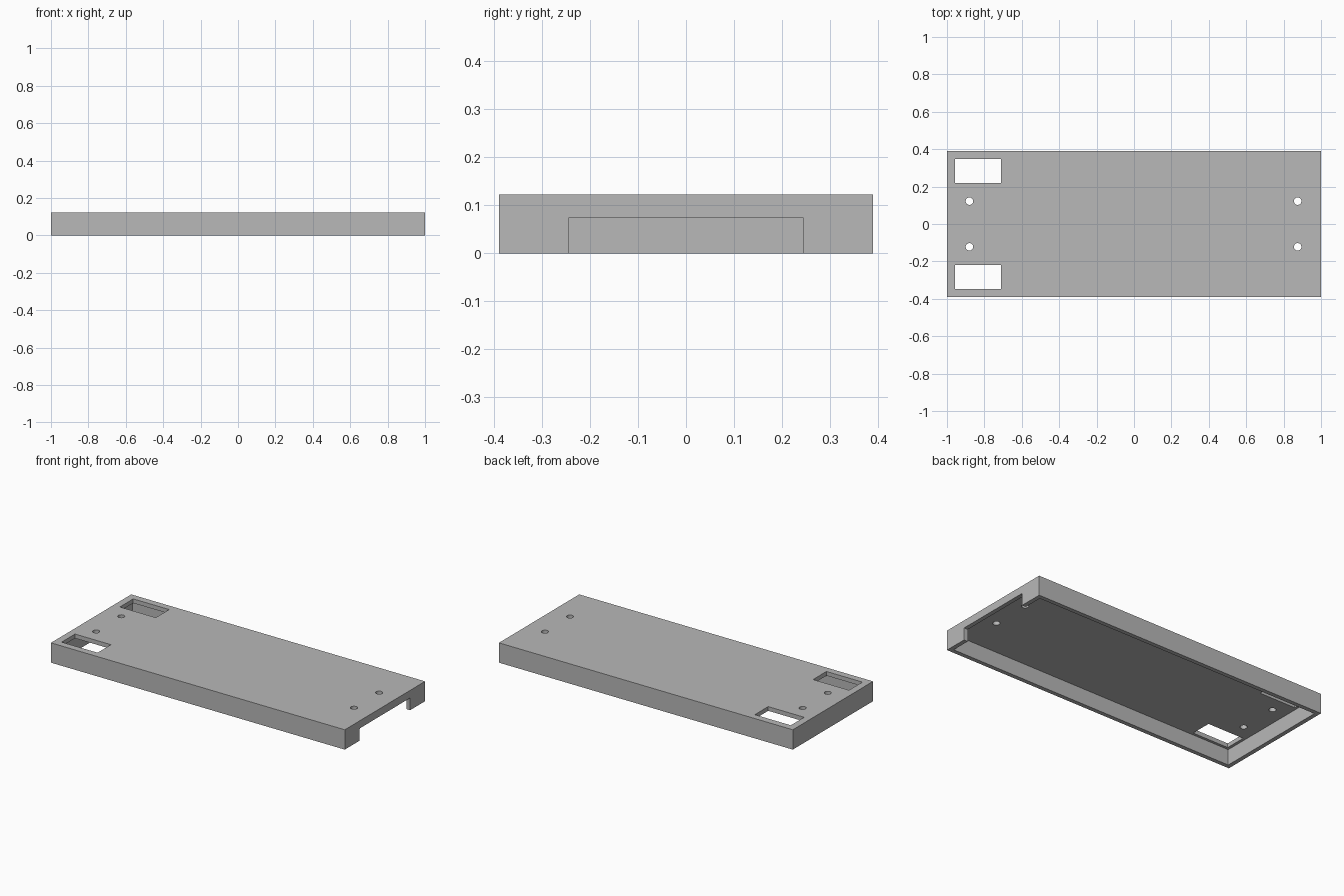
import bpy
import bmesh
from mathutils import Matrix, Vector

cube = bpy.data.objects.get("Cube")
if cube:
    bpy.data.objects.remove(cube, do_unlink=True)

LENGTH, WIDTH, HEIGHT, WALL = 2.0, 0.78, 0.122, 0.026

grey = bpy.data.materials.new("light grey")
grey.use_nodes = True
colour = (0.48, 0.48, 0.48, 1)
grey.diffuse_color = colour
grey.node_tree.nodes["Principled BSDF"].inputs["Base Color"].default_value = colour


def finish(name, bm):
    mesh = bpy.data.meshes.new(name)
    bm.to_mesh(mesh)
    bm.free()
    mesh.materials.append(grey)
    obj = bpy.data.objects.new(name, mesh)
    bpy.context.collection.objects.link(obj)
    return obj


def box(name, low, high, round_top=0):
    """Box between two corners, optionally rounding its top edges along x."""
    low, high = Vector(low), Vector(high)
    bm = bmesh.new()
    place = Matrix.Translation((low + high) / 2) @ Matrix.Diagonal((*(high - low), 1))
    bmesh.ops.create_cube(bm, size=1, matrix=place)
    if round_top:
        edges = [e for e in bm.edges
                 if all(v.co.z > high.z - 0.001 for v in e.verts)
                 and abs(e.verts[0].co.y - e.verts[1].co.y) < 0.001]
        bmesh.ops.bevel(bm, geom=edges, offset=round_top, segments=4,
                        profile=0.5, affect='EDGES')
    return finish(name, bm)


def cylinder(name, x, y, radius):
    bm = bmesh.new()
    bmesh.ops.create_cone(bm, cap_ends=True, segments=32, radius1=radius,
                          radius2=radius, depth=0.5,
                          matrix=Matrix.Translation((x, y, HEIGHT)))
    return finish(name, bm)


# Solid block of the cover
cover = box("cover_shell", (-LENGTH / 2, -WIDTH / 2, 0), (LENGTH / 2, WIDTH / 2, HEIGHT))

# Hollow underside, open at the bottom
inner_x, inner_y = LENGTH / 2 - WALL, WIDTH / 2 - WALL
cutters = [box("cavity_cutter", (-inner_x, -inner_y, -0.1),
               (inner_x, inner_y, HEIGHT - WALL))]

# Notch in one end wall
cutters.append(box("notch_cutter", (0.9, -0.245, -0.2), (1.1, 0.245, 0.075), 0.004))

# Windows and screw holes, mirrored across the long axis
for side in (-1, 1):
    y1, y2 = sorted((side * 0.218, side * 0.348))
    cutters.append(box("window_cutter", (-0.957, y1, 0.05), (-0.712, y2, 0.2)))
    for x in (-0.88, 0.875):
        cutters.append(cylinder("screw_hole_cutter", x, side * 0.122, 0.02))

# Cut everything, then remove the cutters
bpy.context.view_layer.objects.active = cover
for cutter in cutters:
    cutter.hide_render = True
    cut = cover.modifiers.new("cut", 'BOOLEAN')
    cut.operation = 'DIFFERENCE'
    cut.solver = 'EXACT'
    cut.object = cutter
    bpy.ops.object.modifier_apply(modifier=cut.name)
    bpy.data.objects.remove(cutter, do_unlink=True)

# Smooth hole walls with crisp edges
bpy.ops.object.select_all(action='DESELECT')
cover.select_set(True)
bpy.ops.object.shade_smooth_by_angle()
